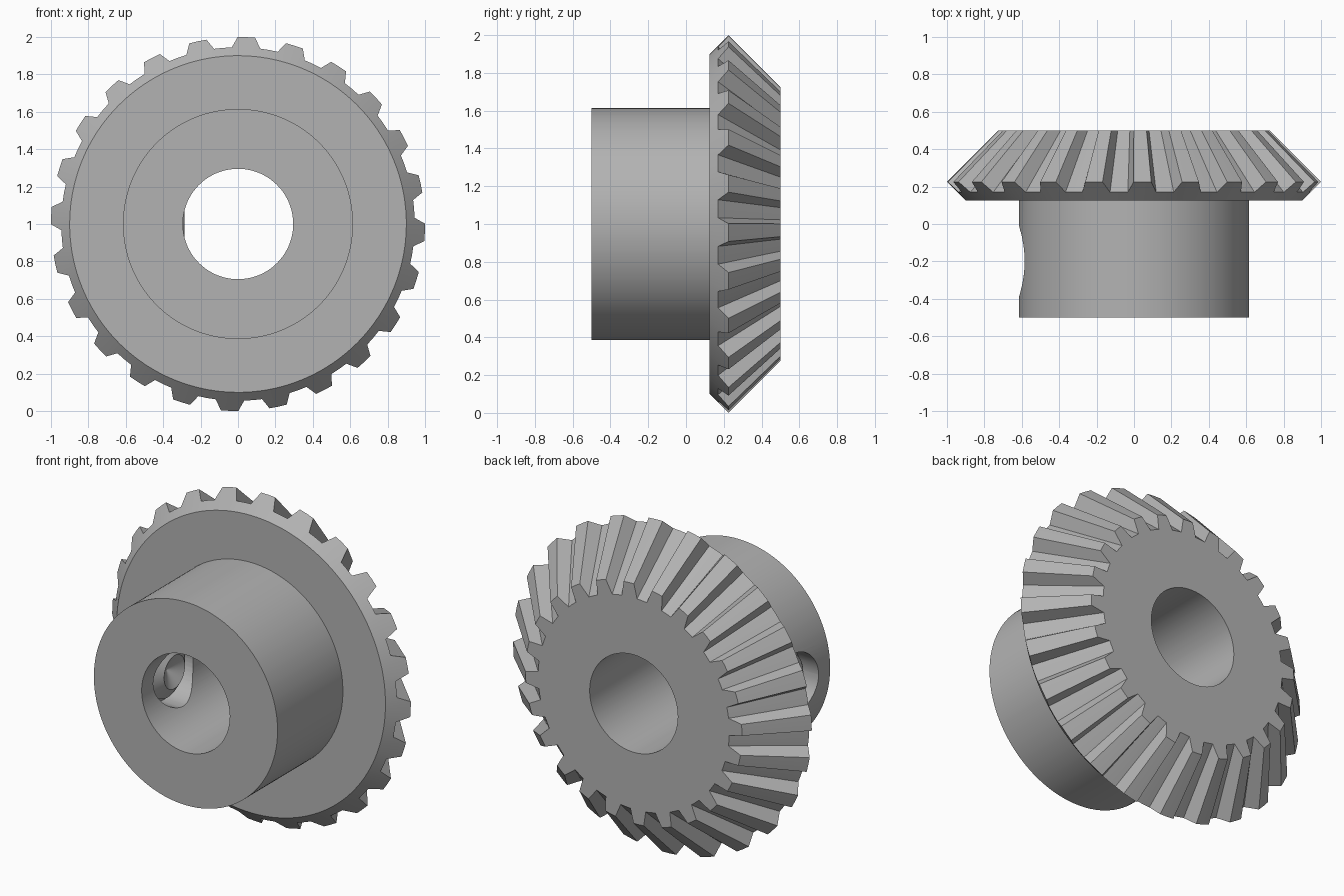
import bpy, bmesh
from math import sin, cos, pi, radians
from mathutils import Matrix

cube = bpy.data.objects.get("Cube")
if cube:
    bpy.data.objects.remove(cube)

TEETH = 24
PITCH = 360 / TEETH
CENTRE_Z = 1.0

steel = bpy.data.materials.new("grey steel")
steel.use_nodes = True
grey = (0.45, 0.45, 0.45, 1)
steel.diffuse_color = grey
bsdf = next(n for n in steel.node_tree.nodes if n.type == 'BSDF_PRINCIPLED')
bsdf.inputs["Base Color"].default_value = grey


def finish(name, bm):
    """Turn a bmesh into a named, coloured object."""
    bmesh.ops.recalc_face_normals(bm, faces=bm.faces)
    mesh = bpy.data.meshes.new(name)
    bm.to_mesh(mesh)
    bm.free()
    mesh.materials.append(steel)
    obj = bpy.data.objects.new(name, mesh)
    bpy.context.collection.objects.link(obj)
    return obj


def smooth(obj):
    bpy.ops.object.select_all(action='DESELECT')
    obj.select_set(True)
    bpy.context.view_layer.objects.active = obj
    bpy.ops.object.shade_smooth_by_angle(angle=radians(25))


def bridge(bm, rings, closed=False):
    """Join neighbouring rings of equal length with quads."""
    pairs = list(zip(rings, rings[1:]))
    if closed:
        pairs.append((rings[-1], rings[0]))
    for a, b in pairs:
        n = len(a)
        for i in range(n):
            j = (i + 1) % n
            bm.faces.new((a[i], a[j], b[j], b[i]))


def cut(target, cutter):
    mod = target.modifiers.new("cut", 'BOOLEAN')
    mod.operation = 'DIFFERENCE'
    mod.solver = 'EXACT'
    mod.object = cutter
    bpy.context.view_layer.objects.active = target
    bpy.ops.object.modifier_apply(modifier=mod.name)
    bpy.data.objects.remove(cutter)


def cross_cylinder(name, radius, x0, x1, sides):
    """Cylinder along x at the height of the set screw."""
    bm = bmesh.new()
    bmesh.ops.create_cone(bm, cap_ends=True, segments=sides, radius1=radius,
                          radius2=radius, depth=x1 - x0)
    bm.transform(Matrix.Translation(((x0 + x1) / 2, SCREW_Y, CENTRE_Z))
                 @ Matrix.Rotation(pi / 2, 4, 'Y'))
    return finish(name, bm)


SCREW_Y = -0.2

# Gear body: one skin of rings about the y axis, the toothed rings having a tip radius
# Angles within one tooth, and whether the point lies on the tip
tooth = [(-4.6, False), (-2.7, True), (0, True), (2.7, True), (4.6, False), (7.5, False)]
# (root radius, root y, tip radius, tip y)
rings_spec = [
    (0.295, 0.5, 0.295, 0.5),        # bore, back
    (0.64, 0.5, 0.725, 0.5),         # small end of teeth
    (0.945, 0.17, 1.0, 0.225),       # large end of teeth
    (0.9, 0.125, 0.9, 0.125),        # rim of the web
    (0.615, 0.125, 0.615, 0.125),    # hub root
    (0.615, -0.5, 0.615, -0.5),      # hub end
    (0.295, -0.5, 0.295, -0.5),      # bore, front
]
bm = bmesh.new()
rings = []
for root_r, root_y, tip_r, tip_y in rings_spec:
    ring = []
    for k in range(TEETH):
        for offset, on_tip in tooth:
            a = radians(2.6 + k * PITCH + offset)
            r, y = (tip_r, tip_y) if on_tip else (root_r, root_y)
            ring.append(bm.verts.new((r * sin(a), y, CENTRE_Z + r * cos(a))))
    rings.append(ring)
bridge(bm, rings, closed=True)
gear = finish("bevel_gear", bm)

# Set screw hole through the hub wall on the right
cut(gear, cross_cylinder("screw_hole_cutter", 0.19, -0.8, -0.1, 48))
smooth(gear)

# Set screw: cupped tip, threaded shank, flat head
profile = [(-0.34, 0.001), (-0.285, 0.1), (-0.33, 0.165)]
for i in range(4):
    x = -0.34 - i * 0.045
    profile += [(x, 0.165), (x - 0.02, 0.189), (x - 0.035, 0.165)]
profile += [(-0.53, 0.165), (-0.54, 0.15)]
SIDES = 48
bm = bmesh.new()
rings = [[bm.verts.new((x, SCREW_Y + r * cos(2 * pi * i / SIDES),
                        CENTRE_Z + r * sin(2 * pi * i / SIDES)))
          for i in range(SIDES)] for x, r in profile]
bridge(bm, rings)
bm.faces.new(rings[0])
bm.faces.new(rings[-1])
screw = finish("set_screw", bm)

# Hexagonal key socket in the screw head
cut(screw, cross_cylinder("key_socket_cutter", 0.09, -0.7, -0.42, 6))
smooth(screw)
